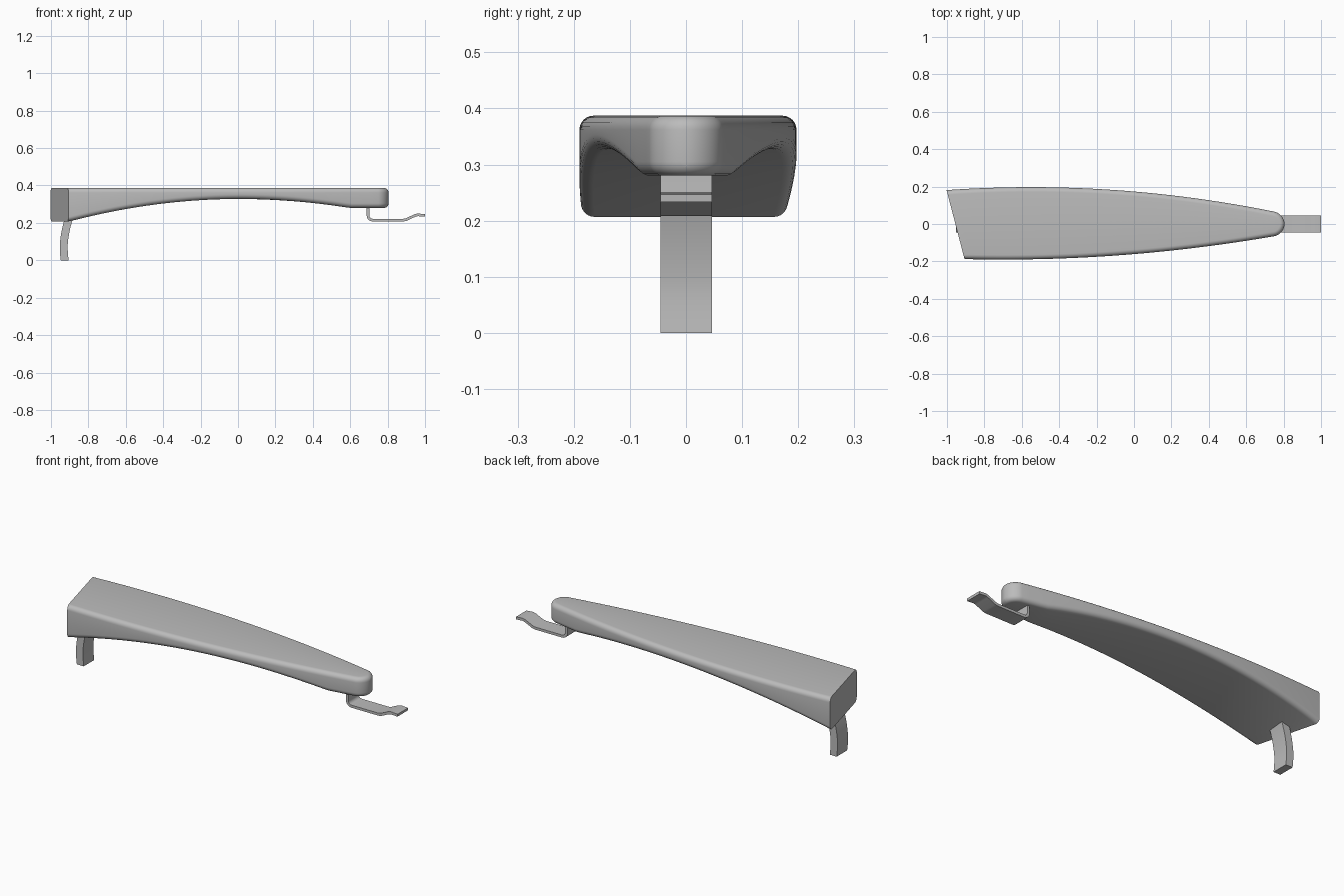
import bpy, bmesh, math
from mathutils import Vector

cube = bpy.data.objects.get("Cube")
if cube:
    bpy.data.objects.remove(cube, do_unlink=True)

grey = bpy.data.materials.new("plain grey")
grey.use_nodes = True
GREY = (0.5, 0.5, 0.5, 1)
grey.diffuse_color = GREY
grey.node_tree.nodes["Principled BSDF"].inputs["Base Color"].default_value = GREY


def finish(name, bm):
    bmesh.ops.recalc_face_normals(bm, faces=bm.faces)
    mesh = bpy.data.meshes.new(name)
    bm.to_mesh(mesh)
    bm.free()
    mesh.materials.append(grey)
    ob = bpy.data.objects.new(name, mesh)
    bpy.context.collection.objects.link(ob)
    bpy.ops.object.select_all(action='DESELECT')
    ob.select_set(True)
    bpy.context.view_layer.objects.active = ob
    bpy.ops.object.shade_smooth_by_angle(angle=math.radians(35))
    return ob


# Tapered body: plan outline, arched underside, rounded rims, slanted flat end
TOP, TIP, START, RIM, NOSE = 0.387, 0.805, -0.955, 0.025, 0.055


def half_width(x, side):
    straight = 0.197 - 0.0775 * (x + 0.55) ** 2 if side > 0 else 0.19 - 0.0594 * (x + 0.7) ** 2
    d = max(0, x - (TIP - NOSE))
    return straight - NOSE + math.sqrt(max(0, NOSE ** 2 - d * d))


def underside(x):
    return max(0.328 - 0.133 * x * x, 0.28 if x > 0 else 0)


stations = [START + (TIP - NOSE - START) * i / 48 for i in range(48)]
stations += [TIP - NOSE + NOSE * math.sin(math.pi / 2 * i / 10) for i in range(11)]


def edge_point(x, side):
    skew = 0.26 * max(0, (0.4 - x) / (0.4 - START))
    sx = x
    for _ in range(4):
        y = side * half_width(sx, side)
        sx = x - skew * y
    return Vector((sx, y))


n = len(stations)
path = [edge_point(x, 1) for x in stations] + [edge_point(x, -1) for x in reversed(stations)]
levels = stations + stations[::-1]
inward = []
for i, p in enumerate(path):
    if i in (0, len(path) - 1):
        inward.append((path[-1 - i] - p).normalized())
    else:
        d = (path[i + 1] - path[i - 1]).normalized()
        inward.append(Vector((d.y, -d.x)))

STEPS = 6
arc = [math.pi / 2 * k / STEPS for k in range(STEPS + 1)]
bm = bmesh.new()
rings = []
for top in (False, True):
    for a in (arc if not top else arc[::-1]):
        inset, rise = RIM * (1 - math.sin(a)), RIM * (1 - math.cos(a))
        ring = []
        for p, q, x in zip(path, inward, levels):
            z = TOP - rise if top else underside(x) + rise
            ring.append(bm.verts.new((*(p + q * inset), z)))
        rings.append(ring)
for lower, upper in zip(rings, rings[1:]):
    for i in range(len(path) - 1):
        bm.faces.new((lower[i], lower[i + 1], upper[i + 1], upper[i]))
for ring in (rings[0], rings[-1]):
    for i in range(n - 1):
        bm.faces.new((ring[i], ring[i + 1], ring[-2 - i], ring[-1 - i]))
bm.faces.new([r[0] for r in rings] + [r[-1] for r in reversed(rings)])
finish("body", bm)


# Strip of constant thickness swept along a side-view path
def strip(name, points, thick, y0=-0.045, y1=0.046):
    pts = [Vector(p) for p in points]
    sides = ([], [])
    for i, p in enumerate(pts):
        a = (p - pts[i - 1]).normalized() if i else (pts[1] - p).normalized()
        b = (pts[i + 1] - p).normalized() if i < len(pts) - 1 else a
        t = (a + b).normalized()
        offset = Vector((-t.y, t.x)) * thick / 2 / max(t.dot(a), 0.5)
        sides[0].append(p + offset)
        sides[1].append(p - offset)
    bm = bmesh.new()
    rows = [[bm.verts.new((q.x, y, q.y)) for q in s] for s, y in
            ((sides[0], y0), (sides[0], y1), (sides[1], y1), (sides[1], y0))]
    for k in range(4):
        r, s = rows[k], rows[(k + 1) % 4]
        for i in range(len(pts) - 1):
            bm.faces.new((r[i], r[i + 1], s[i + 1], s[i]))
    for i in (0, -1):
        bm.faces.new([r[i] for r in rows])
    return finish(name, bm)


# Curved foot under the wide end
foot = [(-0.932 + 0.85 * (z - 0.08) ** 2 + 0.07 * max(0, z - 0.08), z)
        for z in [0.24 * i / 14 for i in range(15)]]
foot_ob = strip("foot", foot, 0.042)
for v in foot_ob.data.vertices:
    if v.co.z < 0.006:
        v.co.z = 0

# Bent clip under the narrow end
bend = [(0.72 - 0.025 * math.cos(a), 0.24 - 0.025 * math.sin(a)) for a in arc]
strip("clip", [(0.695, 0.3)] + bend + [(0.885, 0.215), (0.9, 0.218), (0.945, 0.239),
                                      (0.96, 0.243), (1.0, 0.24)], 0.014)
